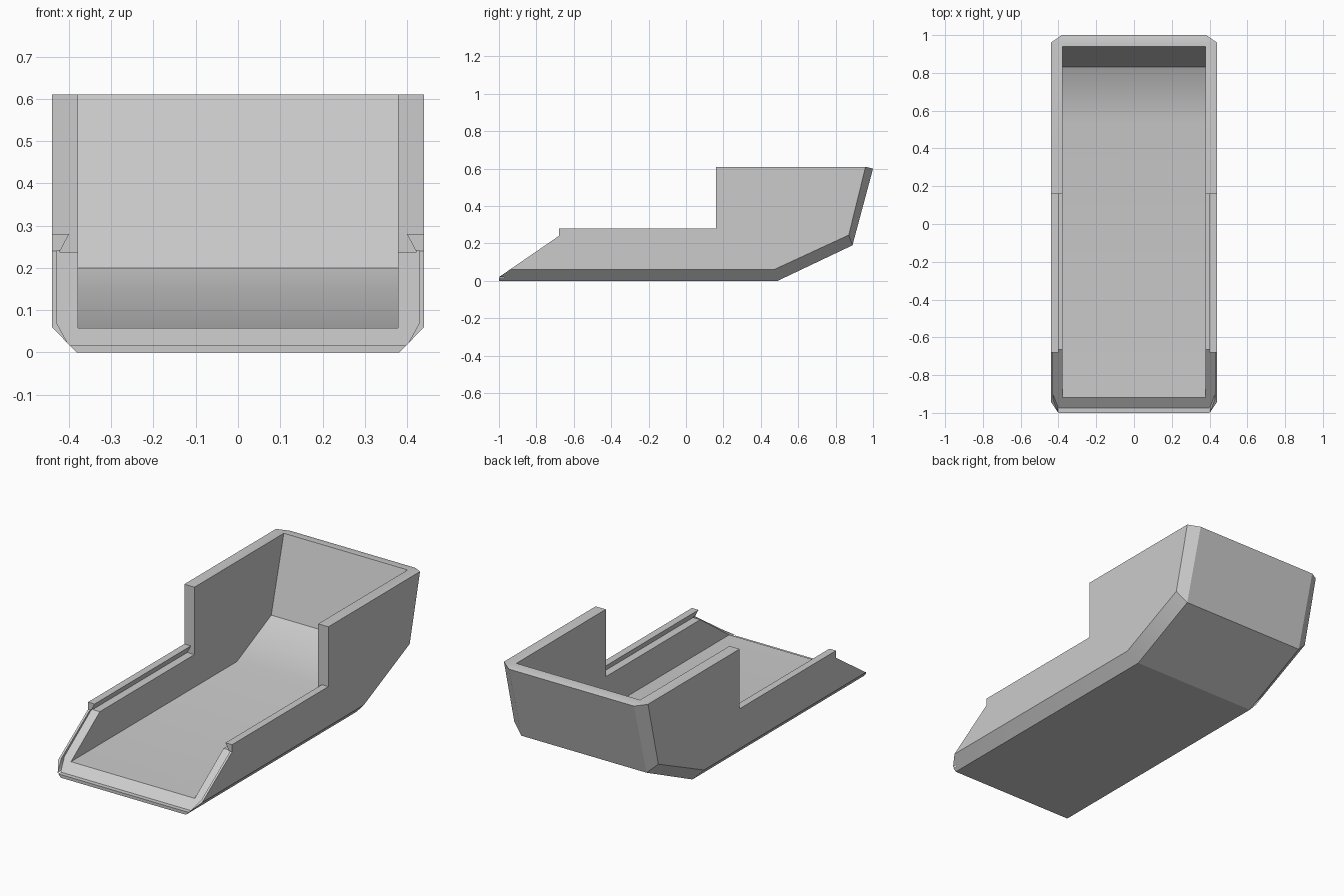
import bpy, bmesh, math

if "Cube" in bpy.data.objects:
    bpy.data.objects.remove(bpy.data.objects["Cube"])

grey = bpy.data.materials.new("plain grey")
grey.diffuse_color = (0.6, 0.6, 0.6, 1)
grey.use_nodes = True
grey.node_tree.nodes["Principled BSDF"].inputs["Base Color"].default_value = grey.diffuse_color


def loft(name, rings):
    """Closed solid through matching rings of 3D points."""
    bm = bmesh.new()
    loops = [[bm.verts.new(p) for p in ring] for ring in rings]
    n = len(loops[0])
    for a, b in zip(loops, loops[1:]):
        for i in range(n):
            j = (i + 1) % n
            bm.faces.new((a[i], a[j], b[j], b[i]))
    bm.faces.new(loops[0][::-1])
    bm.faces.new(loops[-1])
    bmesh.ops.remove_doubles(bm, verts=bm.verts, dist=1e-5)
    bmesh.ops.dissolve_degenerate(bm, edges=bm.edges, dist=1e-5)
    bmesh.ops.recalc_face_normals(bm, faces=bm.faces)
    mesh = bpy.data.meshes.new(name)
    bm.to_mesh(mesh)
    bm.free()
    mesh.materials.append(grey)
    obj = bpy.data.objects.new(name, mesh)
    bpy.context.collection.objects.link(obj)
    return obj


def across(name, profile, half):
    """Side profile (y, z) extruded across x."""
    return loft(name, [[(x, y, z) for y, z in profile] for x in (-half, half)])


def lip_y(z):
    """Depth of the recessed sloping lip at a height."""
    return -0.975 + (z - 0.017) * 1.40


# Solid shell with chamfered lower and rear edges
outer = [(-1.2, 0), (0.49, 0), (0.89, 0.19), (1.0, 0.60), (0.96, 0.61), (-1.2, 0.61)]
inner = [(-1.2, 0.06), (0.47, 0.06), (0.87, 0.245), (0.96, 0.61), (0.96, 0.61), (-1.2, 0.61)]
body = loft("case_shell", [[(x, y, z) for y, z in prof] for x, prof in
                           ((-0.44, inner), (-0.382, outer), (0.382, outer), (0.44, inner))])

# Sloping front and stepped side walls
step = across("step_cutter", [(-1.4, -0.1), (-1, -0.1), (-1, 0.02), (-0.68, 0.24),
                              (-0.68, 0.28), (0.16, 0.28), (0.16, 0.8), (-1.4, 0.8)], 0.6)

# Inner cavity with a rising rear floor
cavity = across("cavity_cutter", [(-1.4, 0.058), (0.53, 0.058), (0.83, 0.20), (0.94, 0.61),
                                  (0.967, 0.71), (-1.4, 0.71)], 0.378)

# Recess around the front lip
section = [(-0.428, 0.241), (-0.428, 0.068), (-0.40, 0.017),
           (0.40, 0.017), (0.428, 0.068), (0.428, 0.241)]
lip = loft("lip_cutter", [[(x, -1.4, z) for x, z in section],
                          [(x, lip_y(z), z) for x, z in section]])

# Dovetail groove along both rails
groove = [(-0.422, 0.238), (0.422, 0.238), (0.395, 0.2895), (-0.395, 0.2895)]
rail = loft("rail_cutter", [[(x, y, z) for x, z in groove] for y in (-1.4, 0.16)])

bpy.context.view_layer.objects.active = body
for cutter in (step, cavity, lip, rail):
    mod = body.modifiers.new(cutter.name, "BOOLEAN")
    mod.operation = "DIFFERENCE"
    mod.solver = "EXACT"
    mod.object = cutter
    bpy.ops.object.modifier_apply(modifier=mod.name)
    bpy.data.objects.remove(cutter)

# Smooth floor bend, crisp edges elsewhere
bpy.ops.object.select_all(action="DESELECT")
body.select_set(True)
bpy.ops.object.shade_smooth_by_angle(angle=math.radians(30))
verts = body.data.vertices
for edge in body.data.edges:
    if all(verts[i].co.z < 0.03 for i in edge.vertices):
        edge.use_edge_sharp = True
weighted = body.modifiers.new("weighted_normals", "WEIGHTED_NORMAL")
weighted.keep_sharp = True
